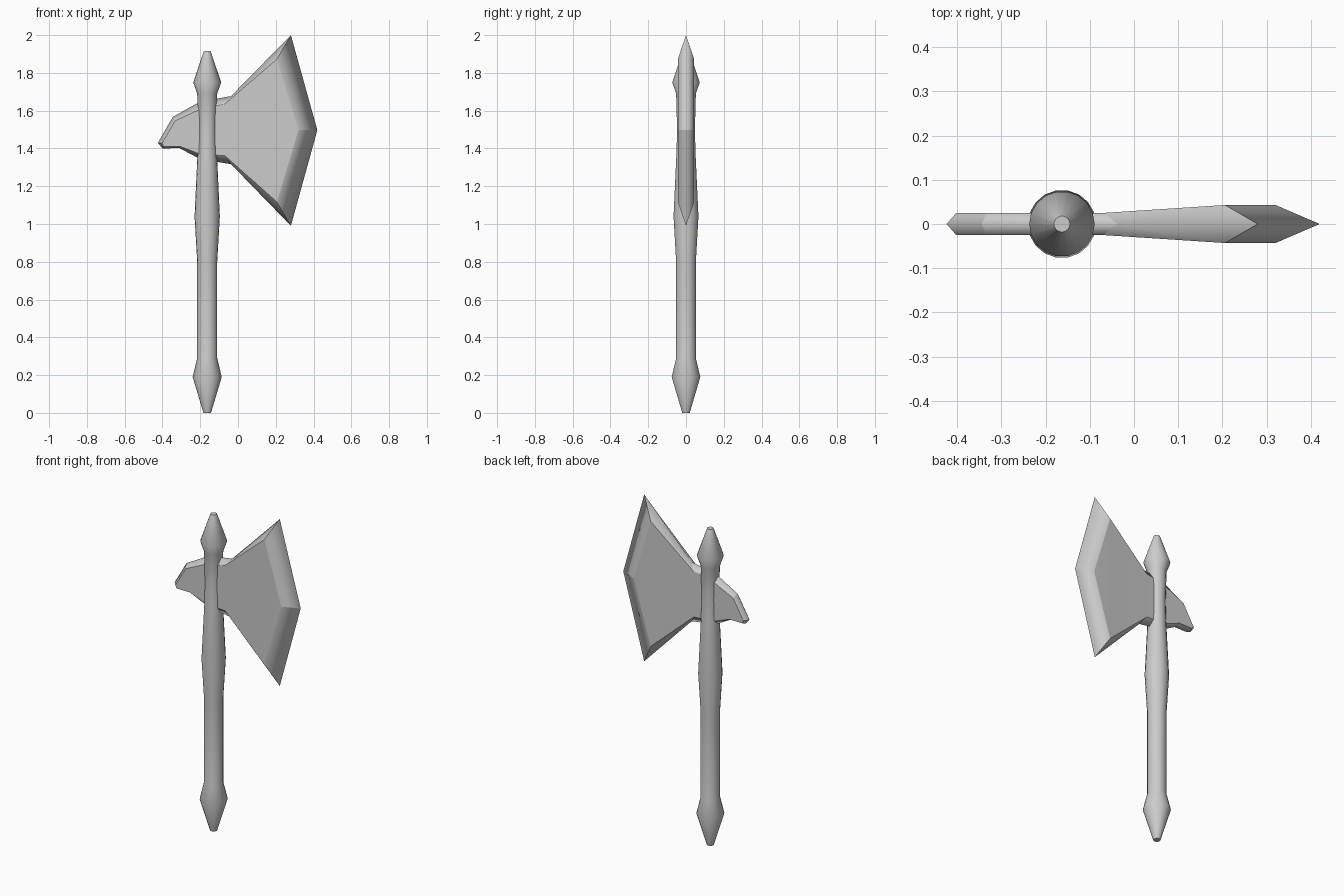
import bpy, bmesh
from math import cos, sin, tau, radians

if "Cube" in bpy.data.objects:
    bpy.data.objects.remove(bpy.data.objects["Cube"])


def finish(bm, name):
    bmesh.ops.recalc_face_normals(bm, faces=bm.faces)
    for f in bm.faces:
        f.smooth = True
    mesh = bpy.data.meshes.new(name)
    bm.to_mesh(mesh)
    bm.free()
    ob = bpy.data.objects.new(name, mesh)
    bpy.context.collection.objects.link(ob)
    return ob


# Handle: turned profile of (radius, height)
SIDES, AXIS = 18, -0.163
profile = [(0.02, 0), (0.077, 0.19), (0.053, 0.29), (0.053, 0.8), (0.067, 1.04),
           (0.051, 1.38), (0.048, 1.5), (0.053, 1.69), (0.074, 1.75), (0.018, 1.915)]
bm = bmesh.new()
rings = [[bm.verts.new((AXIS + r * cos(tau * i / SIDES), r * sin(tau * i / SIDES), z))
          for i in range(SIDES)] for r, z in profile]
for a, b in zip(rings, rings[1:]):
    for i in range(SIDES):
        j = (i + 1) % SIDES
        bm.faces.new((a[i], a[j], b[j], b[i]))
for ring in (rings[0], rings[-1]):
    cap = bm.faces.new(ring)
    for e in cap.edges:
        e.smooth = False
handle = finish(bm, "handle")

# Axe head: sharp outline in the middle plane, flat cheeks inset on both sides
# (outer x, outer z, inner x, inner z, half thickness), clockwise from upper neck
outline = [
    (-0.037, 1.677, -0.07, 1.635, 0.025),   # upper neck
    (0.28, 2.0, 0.206, 1.873, 0.043),       # upper blade tip
    (0.42, 1.497, 0.32, 1.497, 0.043),      # blade nose
    (0.28, 0.99, 0.206, 1.117, 0.043),      # lower blade tip
    (-0.037, 1.317, -0.07, 1.362, 0.025),   # lower neck
    (-0.20, 1.343, -0.20, 1.37, 0.025),     # under the handle
    (-0.31, 1.402, -0.305, 1.41, 0.025),    # beak underside
    (-0.40, 1.40, -0.393, 1.41, 0.025),     # beak tip, lower
    (-0.424, 1.43, -0.402, 1.427, 0.025),   # beak tip, upper
    (-0.345, 1.567, -0.333, 1.546, 0.025),  # beak shoulder
    (-0.20, 1.648, -0.20, 1.608, 0.025),    # over the handle
]
cheeks = [(1, 2, 3), (0, 1, 3, 4), (0, 4, 5, 6, 7, 8, 9, 10)]
bm = bmesh.new()
edge_loop = [bm.verts.new((p[0], 0, p[1])) for p in outline]
n = len(outline)
for side in (-1, 1):
    inner = [bm.verts.new((p[2], side * p[4], p[3])) for p in outline]
    for c in cheeks:
        bm.faces.new([inner[i] for i in c])
    for i in range(n):
        j = (i + 1) % n
        bm.faces.new((edge_loop[i], edge_loop[j], inner[j], inner[i]))
        bm.edges.get((inner[i], inner[j])).smooth = False
# Bevel corners stay crisp at the blade tips, the nose and the neck
    for i in (0, 1, 2, 3, 4, 7, 8, 9):
        bm.edges.get((edge_loop[i], inner[i])).smooth = False
head = finish(bm, "axe_head")
